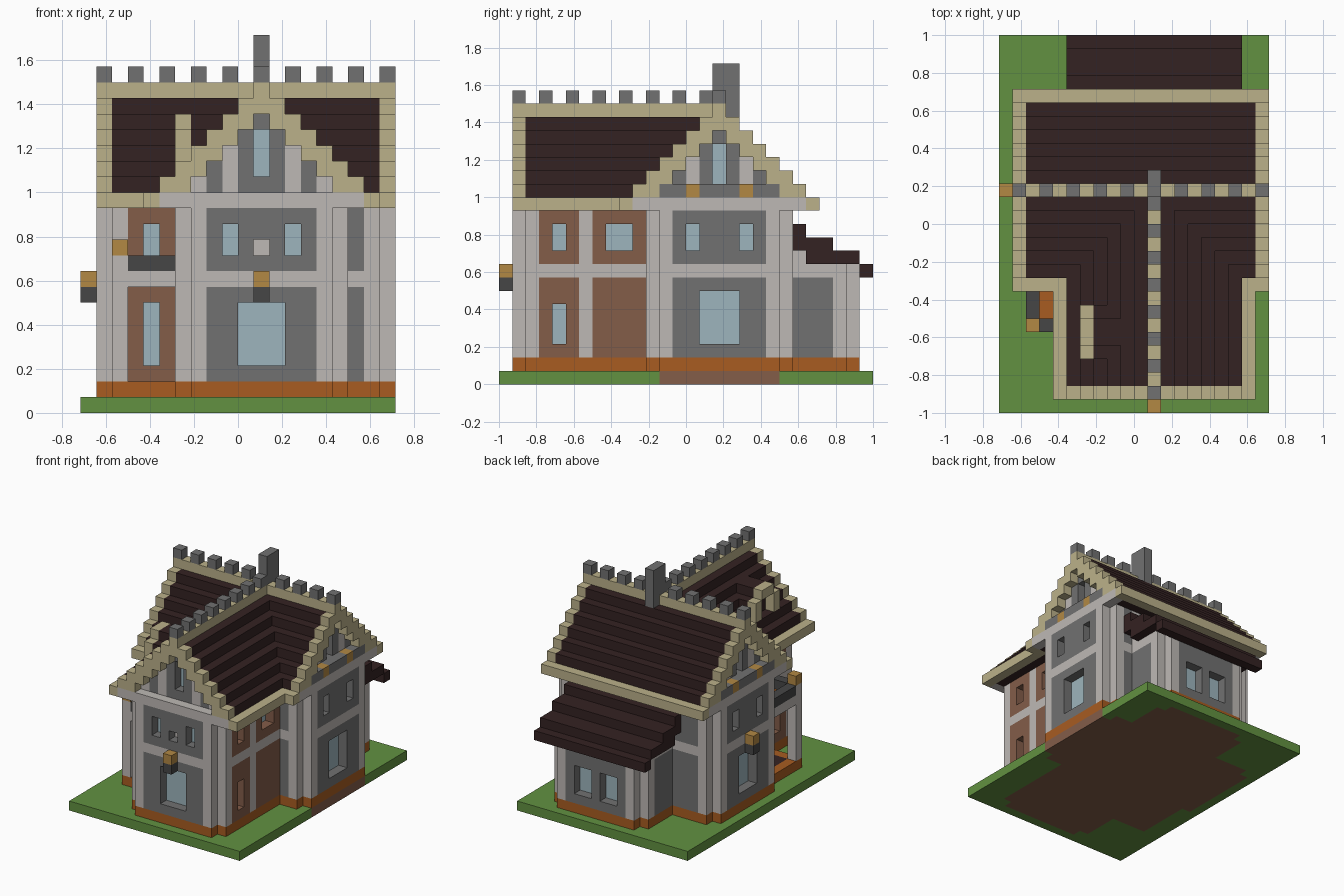
import bpy, bmesh, math

if "Cube" in bpy.data.objects:
    bpy.data.objects.remove(bpy.data.objects["Cube"], do_unlink=True)

UNIT = 1 / 14            # edge length of one building block
COLOURS = {
    "grass": "629141", "plaster": "beb9b5", "glass": "9db5bd", "stone": "717171",
    "sandstone": "bbb18a", "roof_wood": "342222", "timber": "835d49",
    "foundation": "a85c21", "lantern": "b28844", "dark_stone": "464646",
}


def linear(c):
    return c / 12.92 if c <= 0.04045 else ((c + 0.055) / 1.055) ** 2.4


def make_material(name, code):
    mat = bpy.data.materials.new(name)
    mat.use_nodes = True
    rgb = [linear(v / 255) for v in bytes.fromhex(code)]
    mat.diffuse_color = (*rgb, 1)
    mat.node_tree.nodes["Principled BSDF"].inputs["Base Color"].default_value = (*rgb, 1)
    return mat


MATERIALS = {name: make_material(name, code) for name, code in COLOURS.items()}
grid = {}                # block position -> (part, colour)


def span(v):
    return range(min(v), max(v) + 1) if isinstance(v, tuple) else (v,)


def box(part, colour, i, j, k):
    """Fill an inclusive block range; colour None carves it away."""
    for x in span(i):
        for y in span(j):
            for z in span(k):
                if colour:
                    grid[x, y, z] = (part, colour)
                else:
                    grid.pop((x, y, z), None)


def shift(v, d):
    return (v[0] + d, v[1] + d) if isinstance(v, tuple) else v + d


def window(part, i, j, k, inward):
    """Carve a one-block recess and glaze its back."""
    box(part, None, i, j, k)
    box(part, "glass", shift(i, inward[0]), shift(j, inward[1]), k)


def side(v, mirrored):
    """Reflect an x block index about the wing ridge."""
    return 22 - v if mirrored else v


LOWER, UPPER = (2, 7), (9, 12)

# Ground, footprint and foundation, all on the same stepped plan
box("ground", "grass", (0, 19), (0, 27), 0)
FOOTPRINT = [((2, 18), (11, 21)), ((1, 19), (12, 20)), ((6, 16), (2, 25)),
             ((7, 15), (1, 26)), ((2, 5), (6, 10))]
for i, j in FOOTPRINT:
    box("ground", "timber", i, j, 0)
    box("foundation", "foundation", i, j, 1)

# Main body and front wing
box("main_walls", "plaster", (2, 18), (11, 21), (2, 13))
box("wing_walls", "plaster", (6, 16), (2, 10), (2, 13))
for k in (LOWER, UPPER):
    box("main_walls", "timber", (3, 5), 11, k)
    box("main_walls", "stone", 17, 11, k)
    box("main_walls", "stone", 17, 21, k)
    box("main_walls", "stone", (3, 5), 21, k)
box("main_walls", "stone", (7, 15), 21, UPPER)
window("main_walls", 4, 11, (3, 6), (0, 1))
window("main_walls", 4, 11, (10, 11), (0, 1))
for mirrored in (False, True):
    wall, inward = side(16, mirrored), (1 if mirrored else -1, 0)
    for k in (LOWER, UPPER):
        box("wing_walls", "timber", wall, (3, 5), k)
        box("wing_walls", "timber", wall, (7, 10), k)
    window("wing_walls", wall, 4, (3, 5), inward)
    window("wing_walls", wall, 4, (10, 11), inward)
    window("wing_walls", wall, (8, 9), (10, 11), inward)


# Crossing stepped roofs with sandstone edges
def roof_column(i, j):
    main = 20 - abs(j - 16) if 1 <= i <= 19 else 0
    wing = 20 - abs(i - 11) if 1 <= j <= 16 else 0
    top = max(main, wing)
    if top < 13:
        return
    rake = j == 1 or (i in (1, 19) and main == top)
    edge = rake or top in (13, 20)
    box("roof", "sandstone" if edge else "roof_wood", i, j,
        (max(13, top - 1) if rake else 13, top))


for i in range(1, 20):
    for j in range(1, 24):
        roof_column(i, j)


# Facades with gables: u runs along the wall, d runs inward
def facade(part, at):
    def put(colour, u, d, k):
        for n in span(u):
            box(part, colour, *at(n, d), k)

    def pane(u, k, d=0):
        put(None, u, d, k)
        put("glass", u, d + 1, k)

    put("plaster", (-4, 4), 0, (2, 12))
    put("plaster", (-6, 6), 0, 13)
    put("stone", (-3, 3), 0, LOWER)
    put("stone", (-3, 3), 0, UPPER)
    pane((-1, 1), (3, 6))
    for u in (-2, 2):
        pane(u, (10, 11))
    for u in range(-4, 5):
        colour = "plaster" if abs(u) in (2, 4) else "stone"
        put(colour, u, 1, (14, 18 - abs(u)))
    pane(0, (15, 17), 1)
    return put


front = facade("front_facade", lambda u, d: (11 + u, 1 + d))
front(None, 0, 0, 10)
front("plaster", 0, 1, 10)
for name, at in (("right_facade", lambda u, d: (19 - d, 16 + u)),
                 ("left_facade", lambda u, d: (1 + d, 16 + u))):
    put = facade(name, at)
    put("stone", (-4, 4), 0, 14)
    for u in (-2, 2):
        put("lantern", u, 0, 14)

# Ridge battlements and chimney
for n in range(1, 20, 2):
    box("battlements", "stone", n, 16, 21)
    if n < 16:
        box("battlements", "stone", 11, n, 21)
box("chimney", "stone", 11, (16, 17), (20, 23))

# Dormer on the left slope of the wing
box("dormer", "roof_wood", (7, 8), (4, 7), (16, 17))
box("dormer", "roof_wood", (7, 9), (5, 6), 18)
box("dormer", "sandstone", 6, (4, 7), (16, 17))
box("dormer", "sandstone", 6, (5, 6), 18)
box("dormer", None, 6, (5, 6), (16, 17))

# Rear annex with a lean-to roof
box("annex_walls", "plaster", (6, 16), (22, 25), (2, 8))
box("annex_walls", "plaster", (6, 16), (22, 23), 9)
box("annex_walls", "plaster", (7, 15), 26, (2, 8))
box("annex_walls", "stone", (8, 14), 26, LOWER)
for wall in (6, 16):
    box("annex_walls", "stone", wall, (22, 24), LOWER)
for i in ((9, 10), (12, 13)):
    window("annex_walls", i, 26, (3, 5), (0, -1))
for j, k in ((22, 11), ((22, 24), 10), ((23, 26), 9), (27, 8)):
    box("annex_roof", "roof_wood", (5, 17), j, k)

# Porch with a balcony above
box("porch", "roof_wood", (3, 5), (7, 10), 1)
box("porch", "plaster", (2, 5), (6, 10), 8)
box("porch", "foundation", (3, 5), (7, 10), 8)
box("porch", "plaster", 2, 6, (2, 9))
box("balcony_rail", "dark_stone", (3, 5), 6, 9)
box("balcony_rail", "dark_stone", 2, (7, 10), 9)
box("balcony_lantern", "lantern", 2, 6, 10)

# Wall lanterns on dark brackets
for name, i, j in (("front_lantern", 11, 0), ("left_lantern", 0, 16)):
    box(name, "dark_stone", i, j, 7)
    box(name, "lantern", i, j, 8)


# Turn the outer block faces of each part into a clean mesh
def build(part):
    bm, verts, slots = bmesh.new(), {}, []

    def vert(p):
        if p not in verts:
            verts[p] = bm.verts.new(((p[0] - 10) * UNIT, (p[1] - 14) * UNIT, p[2] * UNIT))
        return verts[p]

    for cell, (owner, colour) in grid.items():
        if owner != part:
            continue
        if colour not in slots:
            slots.append(colour)
        for axis in range(3):
            for step in (-1, 1):
                near = list(cell)
                near[axis] += step
                if tuple(near) in grid:
                    continue
                ring = []
                for b, c in ((0, 0), (1, 0), (1, 1), (0, 1)):
                    p = list(cell)
                    p[axis] += step > 0
                    p[(axis + 1) % 3] += b
                    p[(axis + 2) % 3] += c
                    ring.append(vert(tuple(p)))
                face = bm.faces.new(ring if step > 0 else ring[::-1])
                face.material_index = slots.index(colour)
    bmesh.ops.dissolve_limit(bm, angle_limit=math.radians(1), verts=bm.verts[:],
                             edges=bm.edges[:], delimit={"MATERIAL"})
    mesh = bpy.data.meshes.new(part)
    bm.to_mesh(mesh)
    bm.free()
    for colour in slots:
        mesh.materials.append(MATERIALS[colour])
    bpy.context.collection.objects.link(bpy.data.objects.new(part, mesh))


for part in sorted({owner for owner, _ in grid.values()}):
    build(part)
